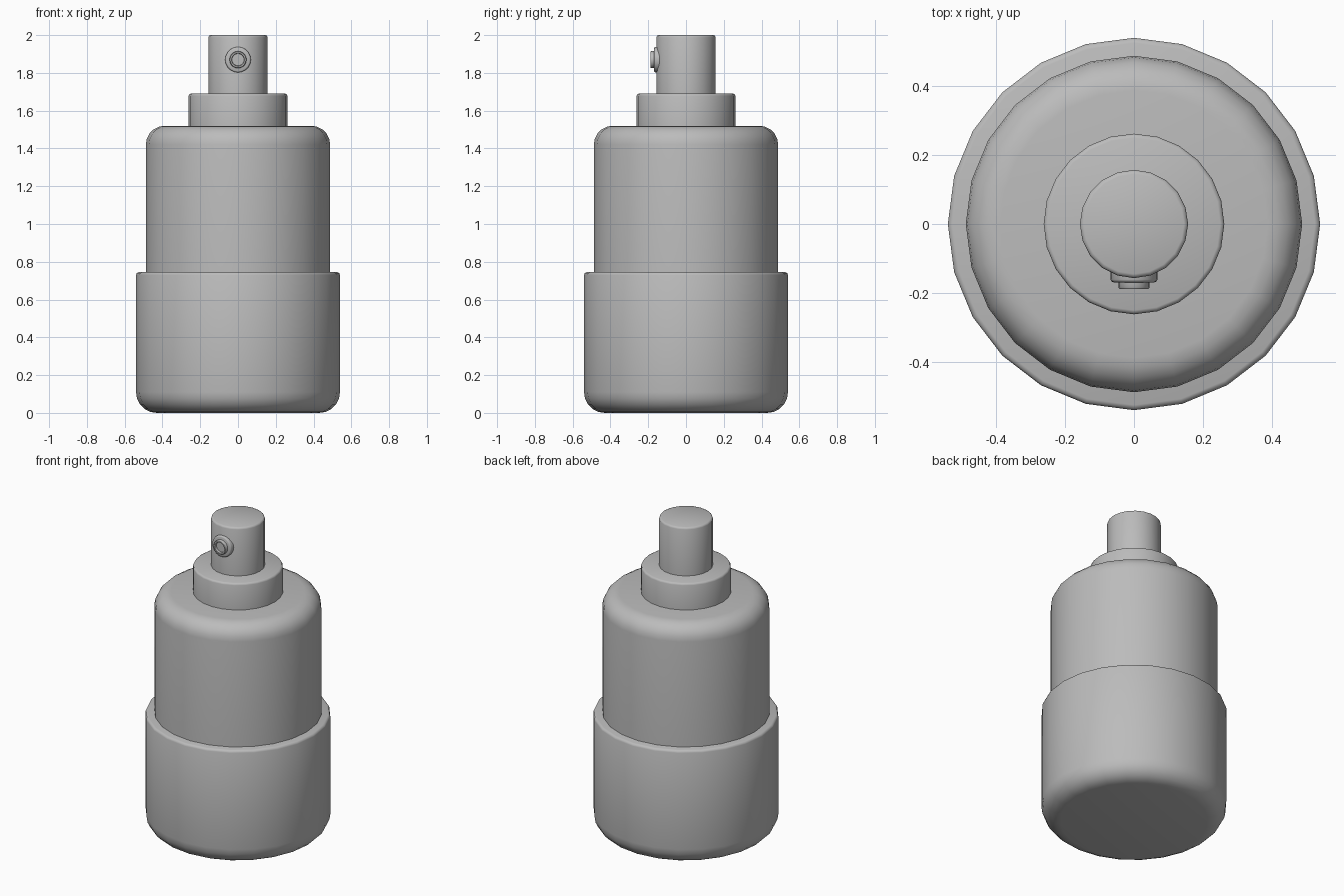
import bpy, math
from mathutils import Matrix

cube = bpy.data.objects.get("Cube")
if cube:
    bpy.data.objects.remove(cube)

# One grey for the whole bottle
grey = bpy.data.materials.new("plain_grey")
grey.use_nodes = True
colour = (0.5, 0.5, 0.5, 1)
grey.diffuse_color = colour
grey.node_tree.nodes["Principled BSDF"].inputs["Base Color"].default_value = colour


def corner(r, z, size, up, steps):
    """Rounded outer corner at radius r and height z, listed from bottom to top."""
    pts = []
    for i in range(steps + 1):
        a = math.pi / 2 * i / steps
        pts.append((r - size + size * math.cos(a), z - up * size + up * size * math.sin(a)))
    return pts if up > 0 else pts[::-1]


def lathe(name, profile, sides, matrix=None):
    """Spin a radius/height profile around z and cap both ends."""
    verts, faces = [], []
    for r, z in profile:
        for s in range(sides):
            a = math.tau * s / sides
            verts.append((r * math.cos(a), r * math.sin(a), z))
    for k in range(len(profile) - 1):
        for s in range(sides):
            t = (s + 1) % sides
            faces.append((k * sides + s, k * sides + t, (k + 1) * sides + t, (k + 1) * sides + s))
    last = (len(profile) - 1) * sides
    faces.append(tuple(reversed(range(sides))))
    faces.append(tuple(range(last, last + sides)))
    mesh = bpy.data.meshes.new(name)
    mesh.from_pydata(verts, [], faces)
    if matrix:
        mesh.transform(matrix)
    mesh.materials.append(grey)
    obj = bpy.data.objects.new(name, mesh)
    bpy.context.collection.objects.link(obj)
    bpy.ops.object.select_all(action="DESELECT")
    obj.select_set(True)
    bpy.context.view_layer.objects.active = obj
    bpy.ops.object.shade_smooth_by_angle(angle=math.radians(50))
    return obj


# Outer cup with rounded foot and a fine rim edge
lathe("base_cup", corner(0.54, 0, 0.11, -1, 5) + corner(0.54, 0.745, 0.015, 1, 2), 24)

# Bottle body with rounded shoulder
lathe("bottle_body", [(0.488, 0.6)] + corner(0.488, 1.52, 0.1, 1, 5), 24)

# Neck collar and pump stem
lathe("neck_collar", [(0.262, 1.5)] + corner(0.262, 1.69, 0.012, 1, 2), 24)
lathe("pump_stem", [(0.157, 1.67)] + corner(0.157, 2.0, 0.012, 1, 2), 20)

# Spray nozzle facing the front: flange and hollow tip
front = Matrix.Translation((0, 0, 1.87)) @ Matrix.Rotation(math.pi / 2, 4, "X")
lathe("nozzle_flange", [(0.068, 0.12)] + corner(0.068, 0.169, 0.008, 1, 2), 20, front)
lathe("nozzle_tip", [(0.045, 0.16), (0.045, 0.184), (0.042, 0.188), (0.034, 0.188), (0.032, 0.172)], 20, front)
